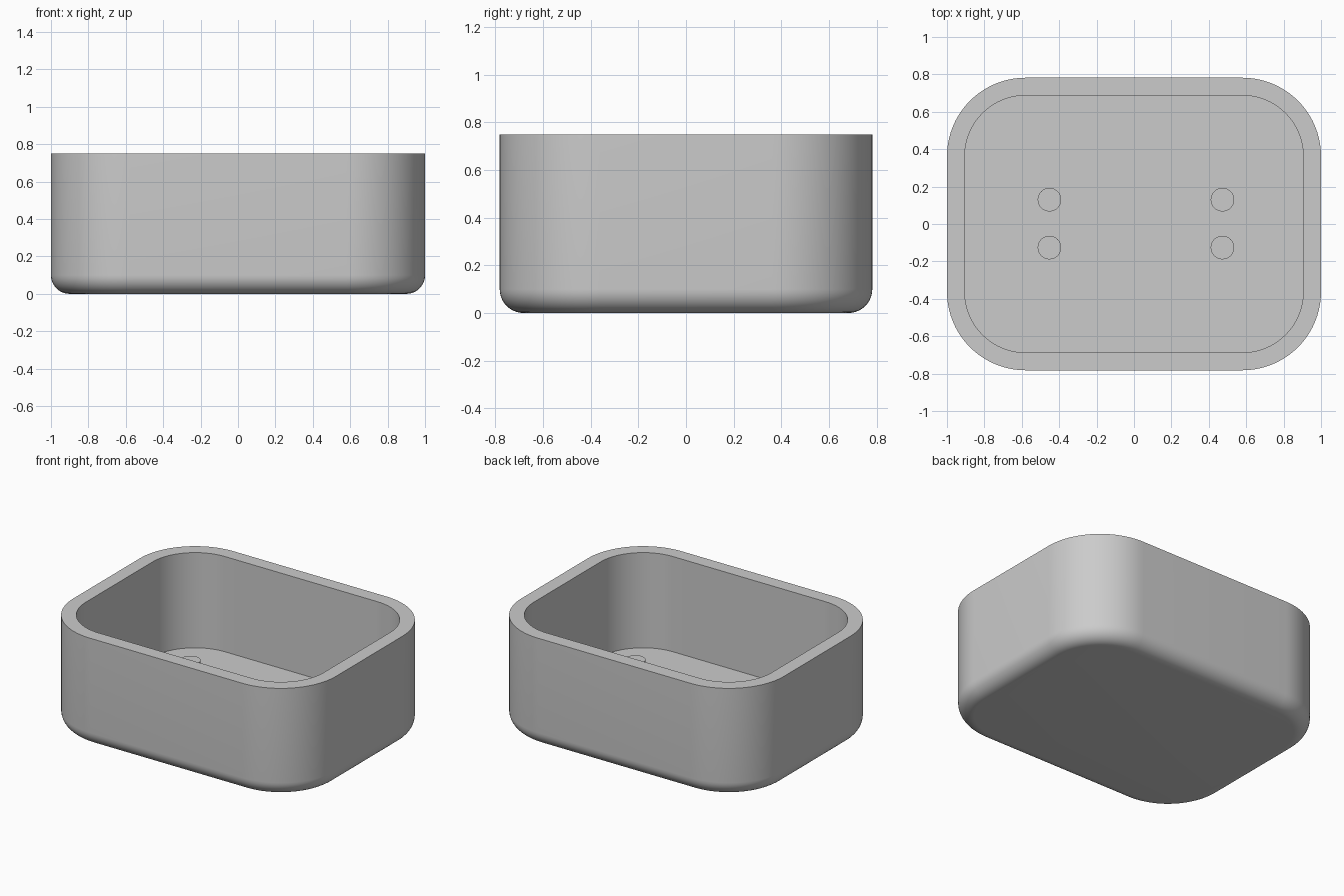
import bpy, bmesh, math

cube = bpy.data.objects.get("Cube")
if cube:
    bpy.data.objects.remove(cube, do_unlink=True)

HALF_X, HALF_Y, HEIGHT = 1.0, 0.782, 0.75
CORNER, FILLET, WALL, FLOOR = 0.42, 0.1, 0.095, 0.095

grey = bpy.data.materials.new("plain_grey")
grey.use_nodes = True
grey.diffuse_color = (0.6, 0.6, 0.6, 1)
grey.node_tree.nodes["Principled BSDF"].inputs["Base Color"].default_value = (0.6, 0.6, 0.6, 1)


def finish(name, bm):
    """Turn a bmesh into a smooth-shaded object with sharp edges kept."""
    bmesh.ops.recalc_face_normals(bm, faces=bm.faces)
    mesh = bpy.data.meshes.new(name)
    bm.to_mesh(mesh)
    bm.free()
    mesh.materials.append(grey)
    obj = bpy.data.objects.new(name, mesh)
    bpy.context.collection.objects.link(obj)
    bpy.ops.object.select_all(action="DESELECT")
    obj.select_set(True)
    bpy.context.view_layer.objects.active = obj
    bpy.ops.object.shade_smooth_by_angle(angle=math.radians(35))
    return obj


def rounded_ring(bm, inset, z, steps=20):
    """Rounded rectangle loop, pulled in from the outer wall by inset."""
    verts = []
    for i, (sx, sy) in enumerate([(1, 1), (-1, 1), (-1, -1), (1, -1)]):
        for k in range(steps + 1):
            a = math.pi / 2 * (i + k / steps)
            r = CORNER - inset
            verts.append(bm.verts.new((sx * (HALF_X - CORNER) + r * math.cos(a),
                                       sy * (HALF_Y - CORNER) + r * math.sin(a), z)))
    return verts


# Open tray: bottom fillet, outer wall, rim, inner wall, floor
profile = []
for k in range(11):
    a = math.pi / 2 * k / 10
    profile.append((FILLET * (1 - math.sin(a)), FILLET * (1 - math.cos(a))))
profile += [(0, HEIGHT), (WALL, HEIGHT), (WALL, FLOOR)]

bm = bmesh.new()
rings = [rounded_ring(bm, inset, z) for inset, z in profile]
for low, high in zip(rings, rings[1:]):
    for i in range(len(low)):
        j = (i + 1) % len(low)
        bm.faces.new((low[i], low[j], high[j], high[i]))
bm.faces.new(rings[0][::-1])
bm.faces.new(rings[-1])
finish("tray", bm)

# Four mounting pegs standing on the floor
PEG_RADIUS, PEG_TOP = 0.063, 0.285
for side, x in (("right", -0.452), ("left", 0.473)):
    for end, y in (("front", -0.126), ("back", 0.13)):
        bm = bmesh.new()
        bmesh.ops.create_cone(bm, cap_ends=True, segments=40, radius1=PEG_RADIUS,
                              radius2=PEG_RADIUS, depth=PEG_TOP - FLOOR)
        bmesh.ops.translate(bm, verts=bm.verts, vec=(x, y, (PEG_TOP + FLOOR) / 2))
        finish(f"peg_{end}_{side}", bm)
